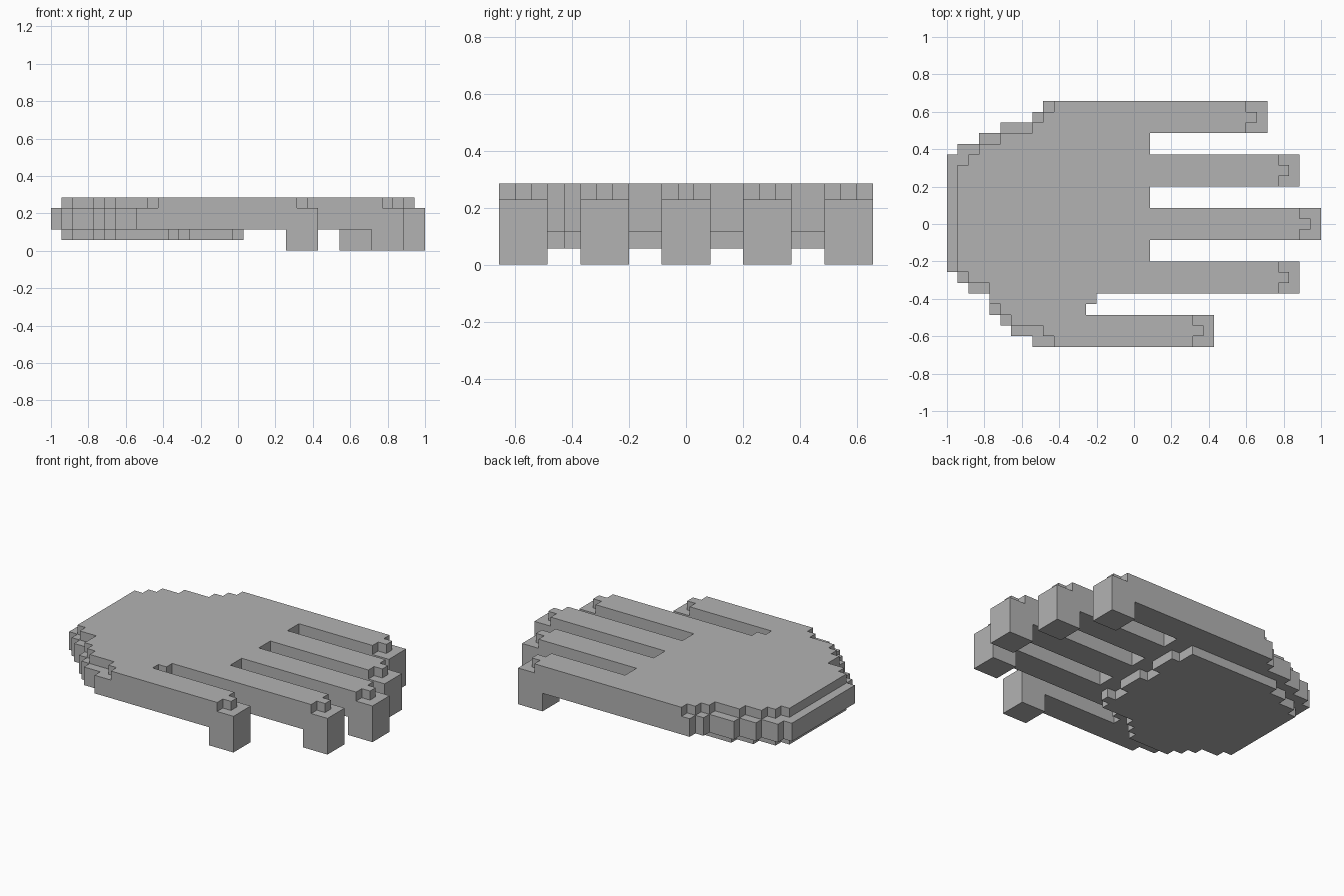
import bpy
import bmesh

cube = bpy.data.objects.get("Cube")
if cube:
    bpy.data.objects.remove(cube, do_unlink=True)

U = 2 / 35            # size of one block
CX, CY = 17.5, 11.5   # centre of the block grid

grey = bpy.data.materials.new("stone_grey")
grey.use_nodes = True
colour = (0.45, 0.45, 0.45, 1)
grey.diffuse_color = colour
grey.node_tree.nodes["Principled BSDF"].inputs["Base Color"].default_value = colour


def to_world(x, y, z):
    return ((x - CX) * U, (y - CY) * U, z * U)


def extrude_outline(bm, outline, offset):
    """Make a solid from a closed outline of block coordinates."""
    face = bm.faces.new([bm.verts.new(to_world(*p)) for p in outline])
    new = bmesh.ops.extrude_face_region(bm, geom=[face])["geom"]
    verts = [g for g in new if isinstance(g, bmesh.types.BMVert)]
    bmesh.ops.translate(bm, verts=verts, vec=[o * U for o in offset])


def stepped_slab(bm, first_row, lefts, rights, z0, z1):
    """Slab with one-block rows, each with its own left and right end."""
    right_side, left_side = [], []
    for i, (left, right) in enumerate(zip(lefts, rights)):
        y = first_row + i
        right_side += [(right, y, z0), (right, y + 1, z0)]
        left_side += [(left, y, z0), (left, y + 1, z0)]
    outline = []
    for p in right_side + left_side[::-1]:
        if not outline or outline[-1] != p:
            outline.append(p)
    extrude_outline(bm, outline, (0, 0, z1 - z0))


def finish(bm, name):
    bmesh.ops.recalc_face_normals(bm, faces=bm.faces)
    bmesh.ops.dissolve_limit(bm, angle_limit=0.01, verts=bm.verts, edges=bm.edges)
    mesh = bpy.data.meshes.new(name)
    bm.to_mesh(mesh)
    bm.free()
    mesh.materials.append(grey)
    bpy.context.collection.objects.link(bpy.data.objects.new(name, mesh))


# Palm: wide middle layer with a slightly smaller top layer
knuckles = [13] * 4 + [14] + [19] * 18
middle_left = [8, 6, 5, 4, 4, 2, 1] + [0] * 11 + [1, 3, 5, 8, 9]
top_left = [10, 9, 6, 5, 4, 4, 2] + [1] * 10 + [2, 3, 5, 8, 9, 10]
for name, lefts, z0, z1 in (("palm", middle_left, 2, 4), ("palm_back", top_left, 4, 5)):
    bm = bmesh.new()
    stepped_slab(bm, 0, lefts, knuckles, z0, z1)
    finish(bm, name)

# Palm pad underneath, notched between the fingers
pad_left = [6, 5, 4, 2] + [1] * 10 + [2, 4, 6]
pad_right = [11, 12, 13, 17, 18] + ([17] * 2 + [18] * 3) * 2 + [17] * 2
bm = bmesh.new()
stepped_slab(bm, 3, pad_left, pad_right, 1, 2)
finish(bm, "palm_pad")

# Fingers: bent-down tips, with a stepped ridge on top
fingers = (("thumb", 0, 13, 25), ("index_finger", 5, 19, 33),
           ("middle_finger", 10, 19, 35), ("ring_finger", 15, 19, 33),
           ("little_finger", 20, 19, 30))
for name, row, start, end in fingers:
    bm = bmesh.new()
    side = [(start, 2), (end - 3, 2), (end - 3, 0), (end, 0), (end, 4), (start, 4)]
    extrude_outline(bm, [(x, row, z) for x, z in side], (0, 3, 0))
    stepped_slab(bm, row, [start] * 3, [end - 2, end - 1, end - 2], 4, 5)
    finish(bm, name)
